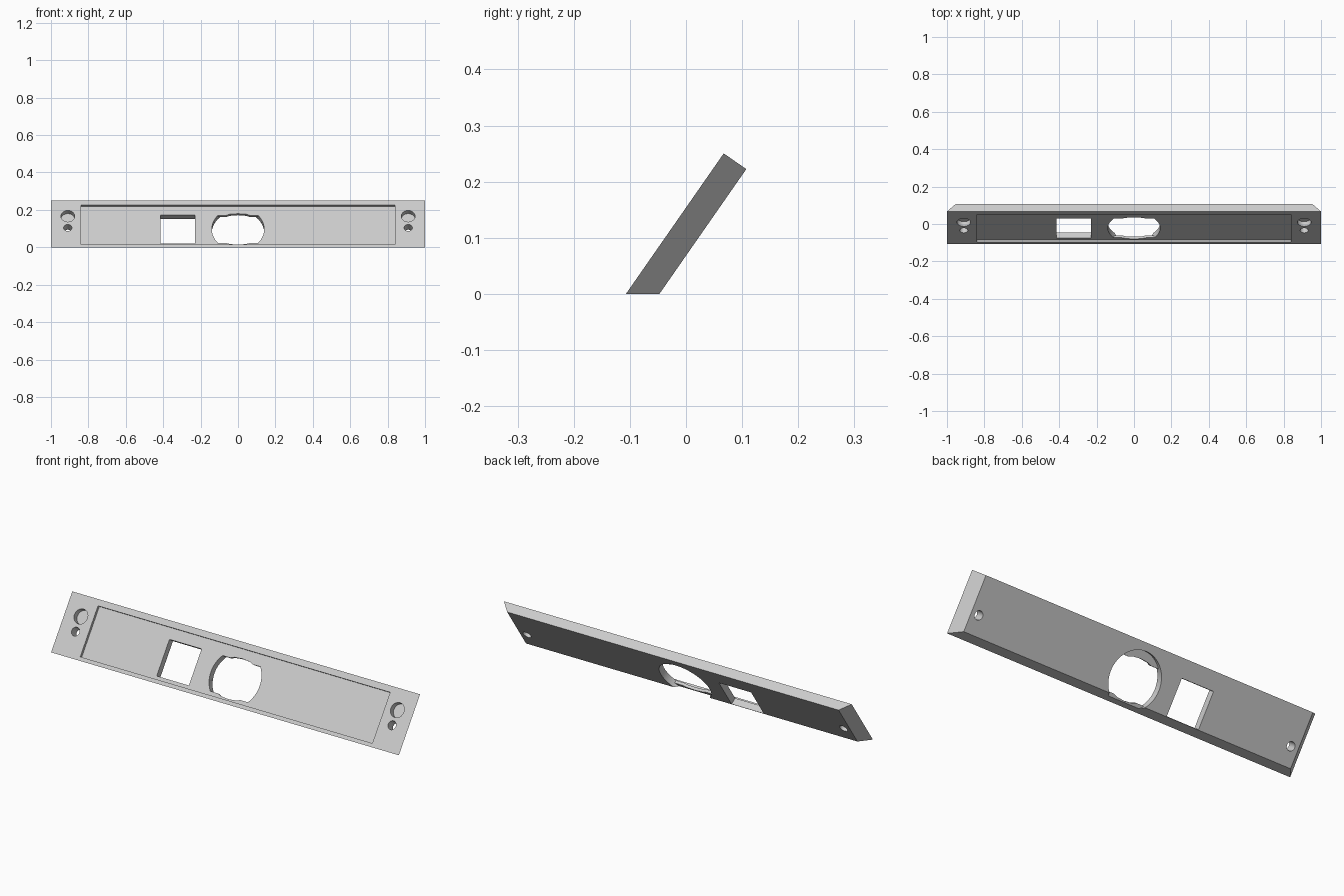
import bpy, bmesh, math
from mathutils import Matrix

cube = bpy.data.objects.get("Cube")
if cube:
    bpy.data.objects.remove(cube, do_unlink=True)

LENGTH, HEIGHT, THICK = 2.0, 0.305, 0.049
RECESS = 0.014
TILT = math.atan2(0.25, 0.174)
PLACE = Matrix.Translation((0, -0.107, 0)) @ Matrix.Rotation(TILT, 4, 'X')

grey = bpy.data.materials.new("light grey")
grey.use_nodes = True
grey.diffuse_color = (0.6, 0.6, 0.6, 1)
grey.node_tree.nodes["Principled BSDF"].inputs["Base Color"].default_value = (0.6, 0.6, 0.6, 1)


def loft(name, front, back, z_front, z_back):
    """Solid between two outlines with equal point counts, drawn counter-clockwise."""
    bm = bmesh.new()
    f = [bm.verts.new((x, y, z_front)) for x, y in front]
    b = [bm.verts.new((x, y, z_back)) for x, y in back]
    bm.faces.new(f)
    bm.faces.new(b[::-1])
    for i in range(len(f)):
        j = (i + 1) % len(f)
        bm.faces.new((f[j], f[i], b[i], b[j]))
    bmesh.ops.recalc_face_normals(bm, faces=bm.faces)
    mesh = bpy.data.meshes.new(name)
    bm.to_mesh(mesh)
    bm.free()
    mesh.materials.append(grey)
    obj = bpy.data.objects.new(name, mesh)
    bpy.context.collection.objects.link(obj)
    obj.matrix_world = PLACE
    return obj


def rect(x0, x1, y0, y1):
    return [(x0, y0), (x1, y0), (x1, y1), (x0, y1)]


def circle(cx, cy, r, n=48):
    return [(cx + r * math.cos(math.tau * i / n), cy + r * math.sin(math.tau * i / n))
            for i in range(n)]


def cut(name, outline, z_front, z_back):
    cutter = loft(name, outline, outline, z_front, z_back)
    cutter.hide_render = True
    mod = panel.modifiers.new(name, 'BOOLEAN')
    mod.operation = 'DIFFERENCE'
    mod.solver = 'EXACT'
    mod.object = cutter
    cutters.append(cutter)


# Leaning panel with bevelled ends and a flat foot
half = LENGTH / 2
panel = loft("mounting_panel", rect(-half, half, 0, HEIGHT),
             rect(-half + 0.047, half - 0.047, 0.034, HEIGHT), 0, -THICK)
cutters = []

# Shallow front recess
cut("front_recess", rect(-0.84, 0.84, 0.019, 0.274), 0.05, -RECESS)

# Square opening
cut("square_opening", rect(-0.415, -0.23, 0.036, 0.219), 0.03, -0.1)

# Round opening: full circle behind, flattened with a central bulge in front
MID, R, FLAT, BULGE = 0.128, 0.14, 0.089, 0.101
cut("round_opening_back", circle(0, MID, R, 64), -RECESS - 0.015, -0.1)
side = math.asin(FLAT / R)
right = [(R * math.cos(side * k / 8), R * math.sin(side * k / 8)) for k in range(-8, 9)]
top = [(0.065, FLAT), (0.045, BULGE - 0.004), (0, BULGE), (-0.045, BULGE - 0.004), (-0.065, FLAT)]
upper = right + top
outline = upper + [(-x, -y) for x, y in upper]
cut("round_opening_front", [(x, y + MID) for x, y in outline], 0.03, -RECESS - 0.02)

# Screw holes and blind sockets at both ends
for s, label in ((1, "left"), (-1, "right")):
    cut(label + "_screw_hole", circle(s * 0.91, 0.127, 0.022, 32), 0.03, -0.1)
    cut(label + "_socket", circle(s * 0.91, 0.203, 0.037, 32), 0.03, -0.03)

# Bake the cuts and remove the cutters
bpy.context.view_layer.update()
deps = bpy.context.evaluated_depsgraph_get()
baked = bpy.data.meshes.new_from_object(panel.evaluated_get(deps))
panel.modifiers.clear()
panel.data = baked
for c in cutters:
    bpy.data.objects.remove(c, do_unlink=True)

bpy.ops.object.select_all(action='DESELECT')
panel.select_set(True)
bpy.context.view_layer.objects.active = panel
bpy.ops.object.shade_smooth_by_angle(angle=math.radians(25))
